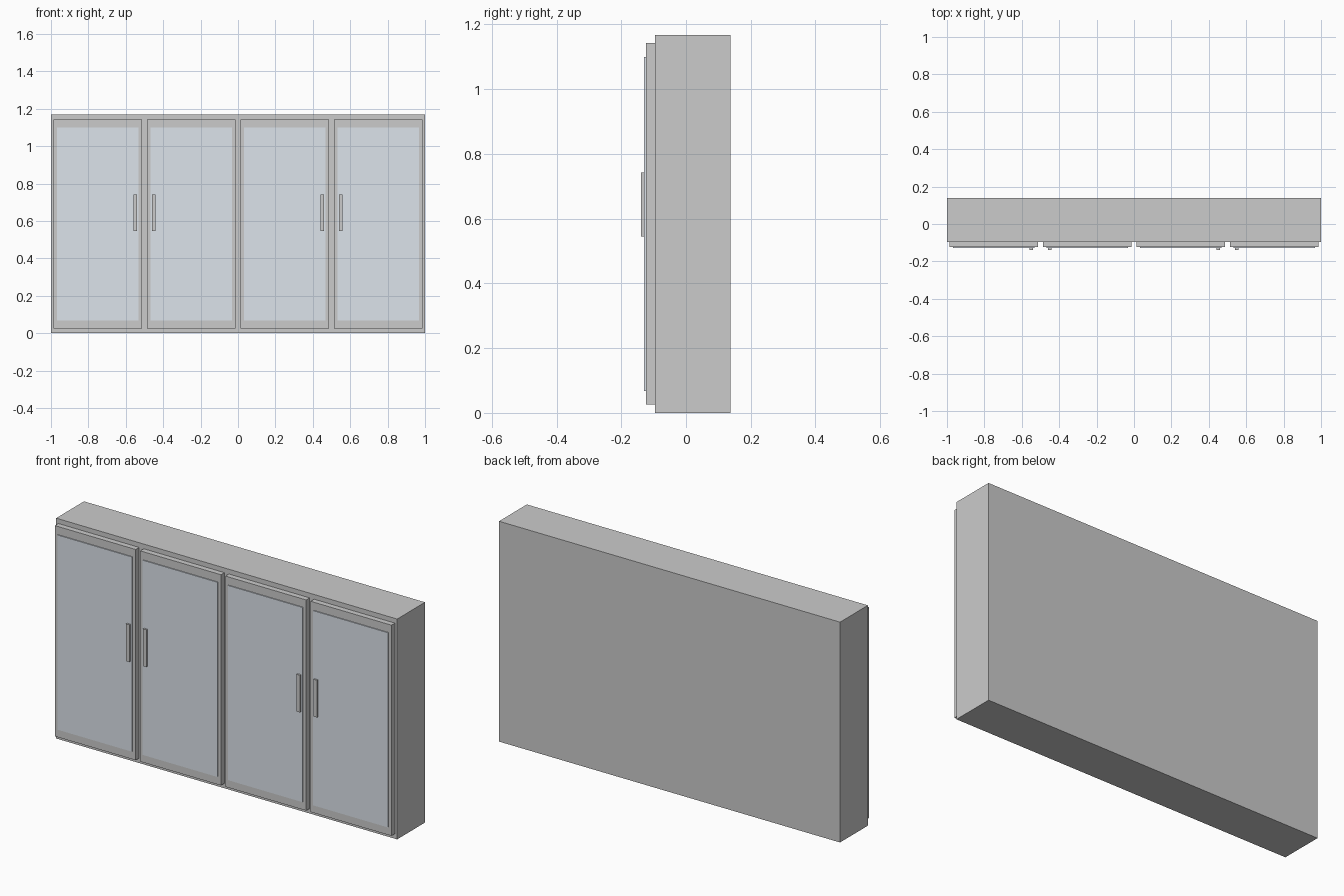
import bpy, bmesh
from mathutils import Vector

if "Cube" in bpy.data.objects:
    bpy.data.objects.remove(bpy.data.objects["Cube"])

glass = bpy.data.materials.new("pale_glass")
glass.diffuse_color = (0.72, 0.77, 0.83, 1)
glass.use_nodes = True
glass.node_tree.nodes["Principled BSDF"].inputs["Base Color"].default_value = glass.diffuse_color


def box(name, x, y, z, mat=None):
    """Box spanning the given (min, max) ranges."""
    bm = bmesh.new()
    bmesh.ops.create_cube(bm, size=1)
    spans = (x, y, z)
    bmesh.ops.scale(bm, vec=Vector([b - a for a, b in spans]), verts=bm.verts)
    bmesh.ops.translate(bm, vec=Vector([(a + b) / 2 for a, b in spans]), verts=bm.verts)
    mesh = bpy.data.meshes.new(name)
    bm.to_mesh(mesh)
    bm.free()
    obj = bpy.data.objects.new(name, mesh)
    bpy.context.collection.objects.link(obj)
    if mat:
        mesh.materials.append(mat)
    return obj


# Cabinet body
box("cabinet_body", (-1, 1), (-0.095, 0.138), (0, 1.168))

# Four doors: slab, raised glass panel and handle beside the pair's meeting edge
for i, (cx, hx) in enumerate([(-0.75, -0.55), (-0.25, -0.45), (0.25, 0.45), (0.75, 0.55)], 1):
    box(f"door_{i}", (cx - 0.237, cx + 0.237), (-0.124, -0.095), (0.026, 1.143))
    box(f"glass_panel_{i}", (cx - 0.219, cx + 0.219), (-0.129, -0.124), (0.068, 1.1), glass)
    box(f"handle_{i}", (hx - 0.01, hx + 0.01), (-0.139, -0.129), (0.545, 0.742))
